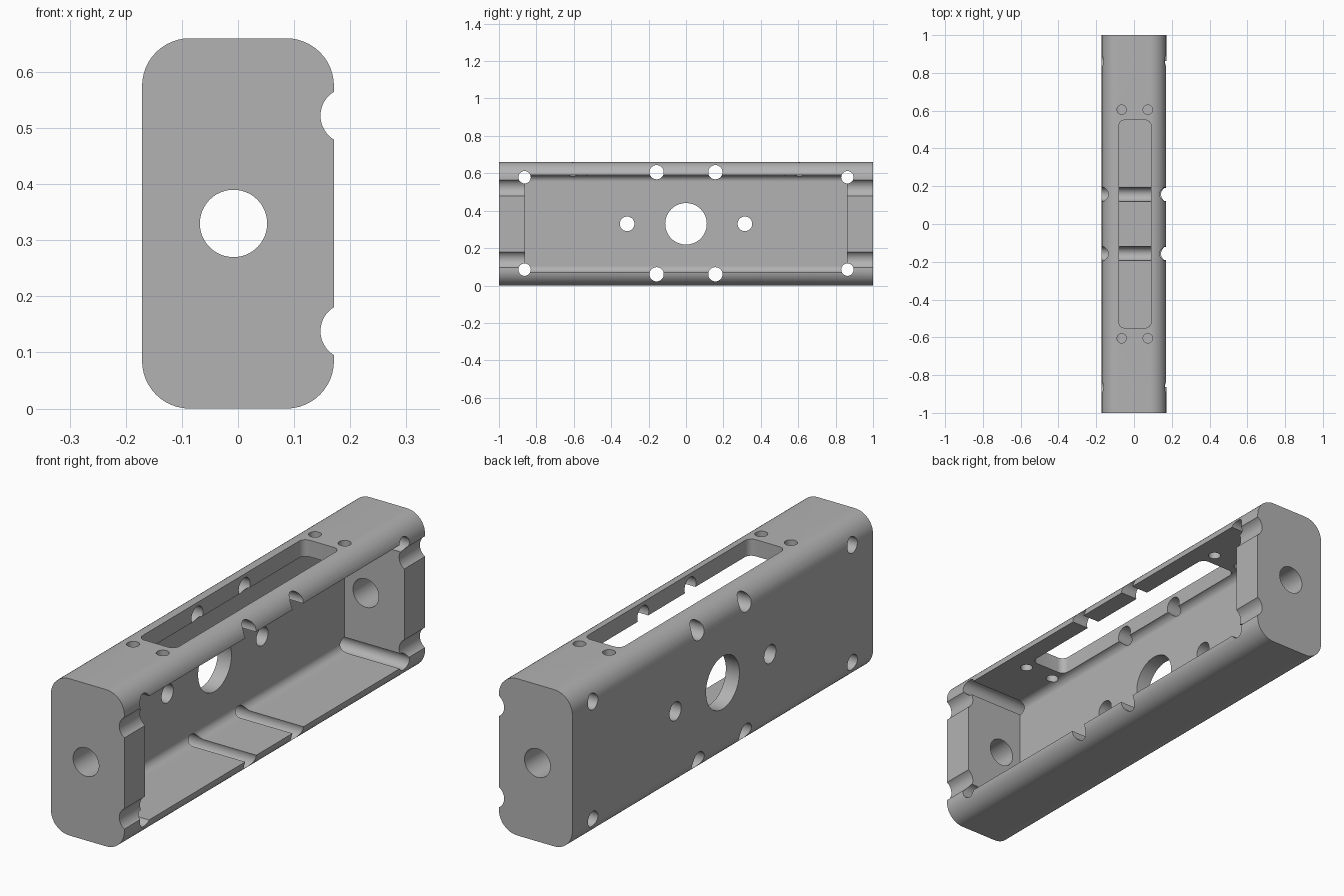
import bpy
from math import pi, cos, sin

if "Cube" in bpy.data.objects:
    bpy.data.objects.remove(bpy.data.objects["Cube"], do_unlink=True)

HALF_W, HALF_L, HEIGHT = 0.171, 1.0, 0.66
MID = HEIGHT / 2


def rounded_rect(u0, u1, v0, v1, radii, steps=12):
    """Outline, counter-clockwise from the lower left; one radius per corner."""
    pts = []
    corners = [(u0, v0, 1, 1), (u1, v0, -1, 1), (u1, v1, -1, -1), (u0, v1, 1, -1)]
    for k, ((u, v, su, sv), r) in enumerate(zip(corners, radii)):
        if r == 0:
            pts.append((u, v))
            continue
        for i in range(steps + 1):
            a = pi + (k + i / steps) * pi / 2
            pts.append((u + su * r + r * cos(a), v + sv * r + r * sin(a)))
    return pts


def circle(u, v, r, n=48):
    return [(u + r * cos(2 * pi * i / n), v + r * sin(2 * pi * i / n)) for i in range(n)]


def prism(name, outline, axis, a, b):
    """Extrude an outline along an axis between a and b."""
    place = {"x": lambda u, v, w: (w, u, v),
             "y": lambda u, v, w: (u, w, v),
             "z": lambda u, v, w: (u, v, w)}[axis]
    n = len(outline)
    verts = [place(u, v, w) for w in (a, b) for u, v in outline]
    faces = [list(range(n))[::-1], list(range(n, 2 * n))]
    faces += [[i, (i + 1) % n, n + (i + 1) % n, n + i] for i in range(n)]
    if axis == "y":
        faces = [f[::-1] for f in faces]
    mesh = bpy.data.meshes.new(name)
    mesh.from_pydata(verts, [], faces)
    obj = bpy.data.objects.new(name, mesh)
    bpy.context.collection.objects.link(obj)
    return obj


def cut(target, cutter):
    cutter.hide_render = True
    mod = target.modifiers.new("cut", "BOOLEAN")
    mod.operation, mod.solver, mod.object = "DIFFERENCE", "EXACT", cutter
    bpy.context.view_layer.objects.active = target
    bpy.ops.object.modifier_apply(modifier=mod.name)
    bpy.data.objects.remove(cutter, do_unlink=True)


# Rounded bar
housing = prism("housing", rounded_rect(-HALF_W, HALF_W, 0, HEIGHT, [0.085] * 4),
                "y", -HALF_L, HALF_L)

# Open cavity with filleted rear edges
cut(housing, prism("cavity", rounded_rect(-0.108, 0.3, 0.07, 0.59, [0.035, 0, 0, 0.035]),
                   "y", -0.862, 0.862))

# Window and screw holes in the top wall
cut(housing, prism("window", rounded_rect(-0.08, 0.09, -0.55, 0.55, [0.03] * 4, 8),
                   "z", 0.4, 0.8))
for x in (-0.065, 0.073):
    for y in (-0.605, 0.605):
        cut(housing, prism("screw_hole", circle(x, y, 0.025), "z", 0.4, 0.8))

# Holes through the back wall and end blocks
cut(housing, prism("centre_hole", circle(0, MID, 0.111, 64), "x", -0.4, 0.4))
cut(housing, prism("end_hole", circle(-0.008, MID, 0.06), "y", -1.2, 1.2))
for side in (-1, 1):
    cut(housing, prism("small_hole", circle(side * 0.315, MID, 0.039), "x", -0.4, 0.4))
    for z in (0.06, 0.606):
        cut(housing, prism("bolt_hole", circle(side * 0.157, z, 0.038), "x", -0.4, 0.4))
    for z in (0.085, 0.579):
        cut(housing, prism("corner_hole", circle(side * 0.863, z, 0.033), "x", -0.4, 0.4))

# Grooves along the open side of the end blocks
for z in (0.138, 0.522):
    cut(housing, prism("groove", circle(0.197, z, 0.05), "y", -1.2, 1.2))

# Plain grey finish
grey = bpy.data.materials.new("grey")
grey.use_nodes = True
colour = (0.45, 0.45, 0.45, 1)
grey.diffuse_color = colour
grey.node_tree.nodes["Principled BSDF"].inputs["Base Color"].default_value = colour
housing.data.materials.clear()
housing.data.materials.append(grey)

bpy.ops.object.select_all(action="DESELECT")
housing.select_set(True)
bpy.context.view_layer.objects.active = housing
bpy.ops.object.shade_smooth_by_angle(angle=pi / 6)
